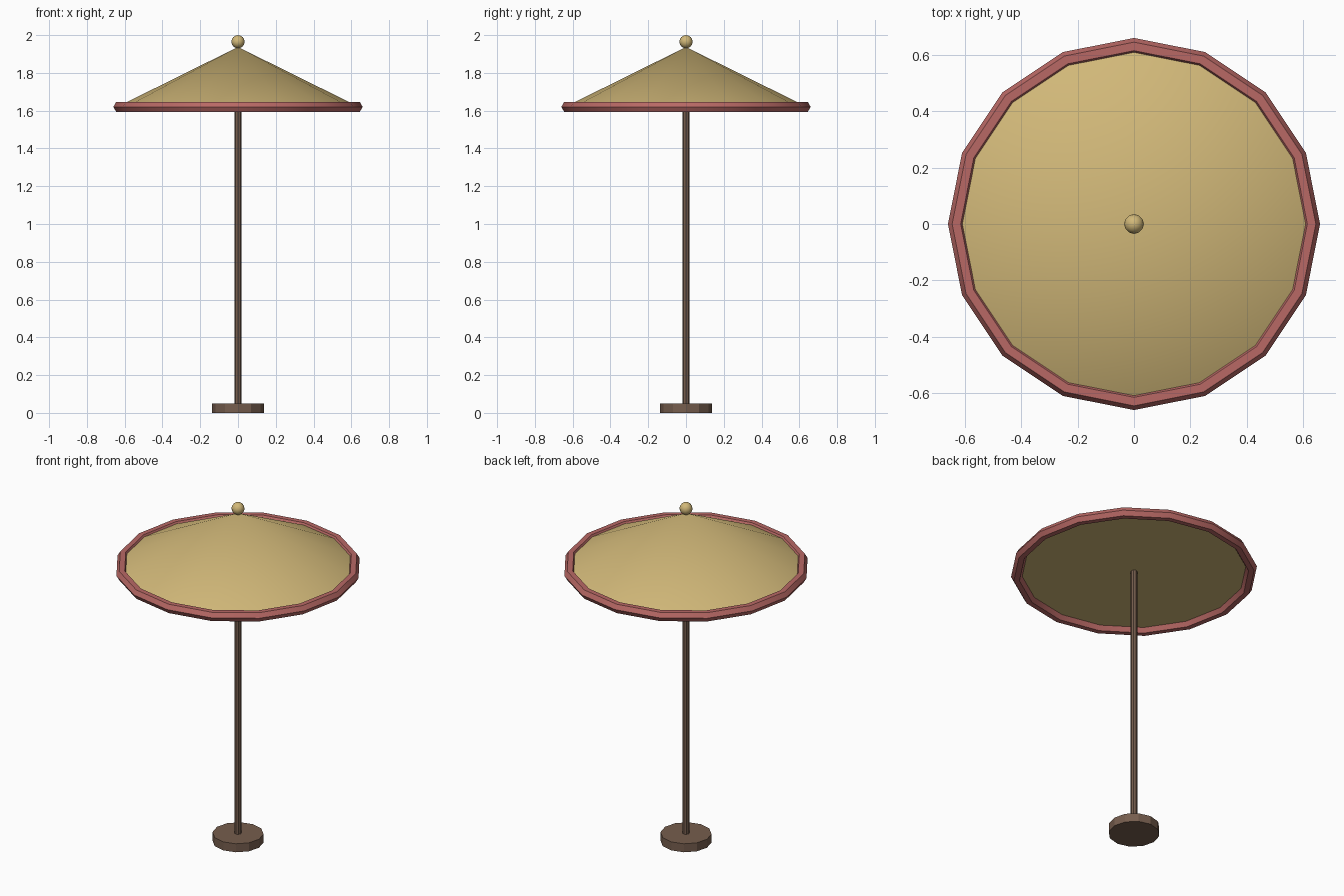
import bpy
from math import radians, sin, cos, tau

if "Cube" in bpy.data.objects:
    bpy.data.objects.remove(bpy.data.objects["Cube"])


def material(name, rgb):
    m = bpy.data.materials.new(name)
    m.diffuse_color = (*rgb, 1)
    m.use_nodes = True
    m.node_tree.nodes["Principled BSDF"].inputs["Base Color"].default_value = m.diffuse_color
    return m


CLOTH = material("straw_cloth", (0.64, 0.48, 0.19))
TRIM = material("red_trim", (0.48, 0.14, 0.13))
WOOD = material("brown_wood", (0.18, 0.11, 0.075))


def finish(name, mat, angle=29):
    ob = bpy.context.object
    ob.name = name
    ob.data.materials.append(mat)
    bpy.ops.object.shade_smooth_by_angle(angle=radians(angle))
    return ob


def cone(name, mat, sides, r1, r2, z0, z1):
    # start the polygon with a corner on +x
    bpy.ops.mesh.primitive_cone_add(vertices=sides, radius1=r1, radius2=r2,
                                    depth=z1 - z0, location=(0, 0, (z0 + z1) / 2))
    return finish(name, mat)


# foot and pole
cone("base", WOOD, 12, 0.137, 0.137, 0.0, 0.05)
cone("pole", WOOD, 8, 0.018, 0.018, 0.04, 1.66)

# canopy: closed shallow cone
cone("canopy", CLOTH, 16, 0.64, 0.0, 1.62, 1.937)

# hexagonal-section ring around the canopy edge
bpy.ops.mesh.primitive_torus_add(major_segments=16, minor_segments=6,
                                 major_radius=0.63, minor_radius=0.03,
                                 location=(0, 0, 1.62))
finish("canopy_rim", TRIM)

# ball on top
bpy.ops.mesh.primitive_uv_sphere_add(segments=12, ring_count=8, radius=0.035,
                                     location=(0, 0, 1.965))
finish("finial", CLOTH, 40)
